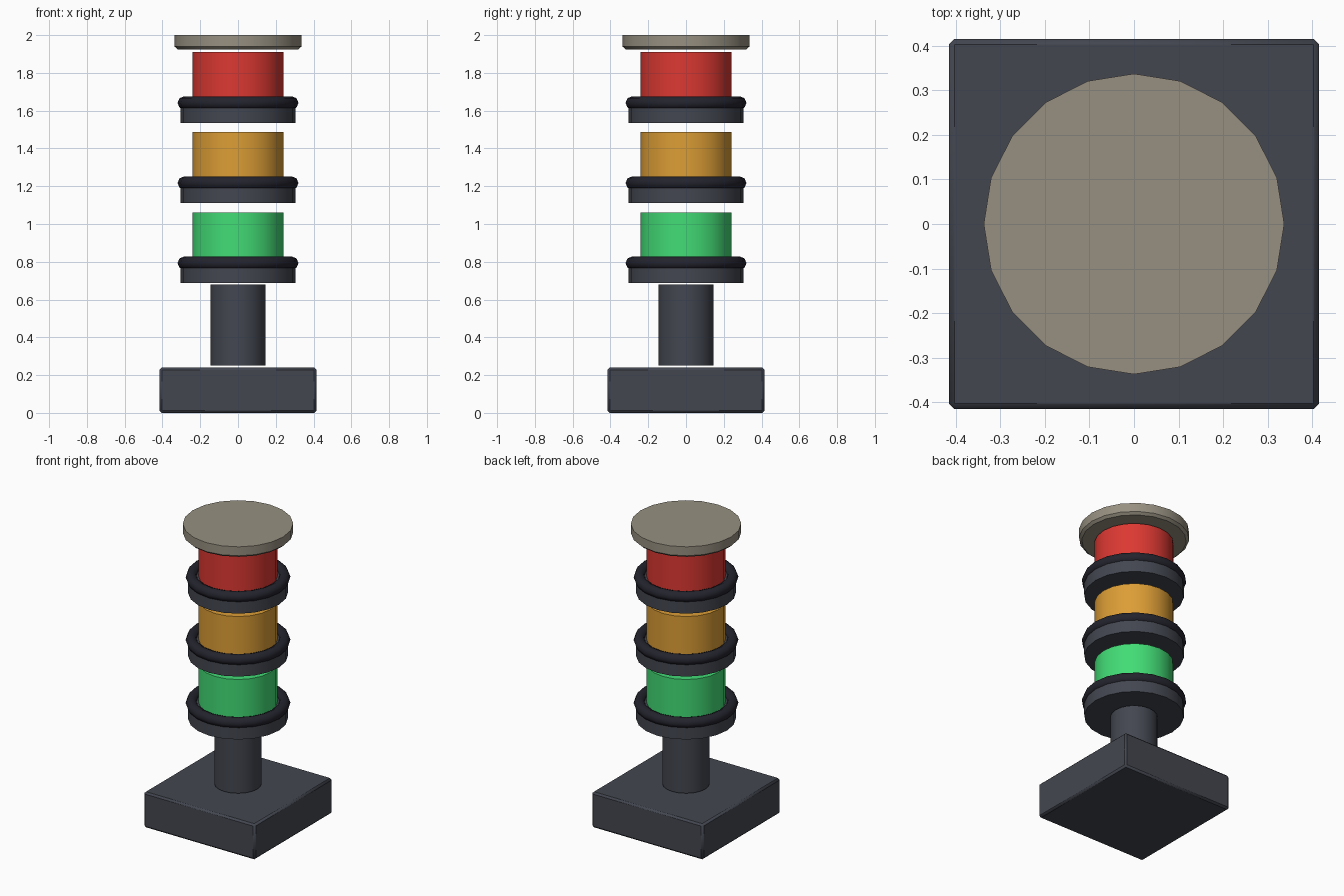
import bpy, math

if "Cube" in bpy.data.objects:
    bpy.data.objects.remove(bpy.data.objects["Cube"])


def material(name, rgb):
    m = bpy.data.materials.new(name)
    m.diffuse_color = (*rgb, 1.0)
    m.use_nodes = True
    m.node_tree.nodes["Principled BSDF"].inputs["Base Color"].default_value = m.diffuse_color
    return m


GREY = material("slate_grey", (0.056, 0.062, 0.080))
BLACK = material("rubber_black", (0.017, 0.017, 0.027))
RED = material("lens_red", (0.72, 0.040, 0.032))
AMBER = material("lens_amber", (0.72, 0.34, 0.036))
GREEN = material("lens_green", (0.055, 0.72, 0.18))
CAP = material("warm_grey", (0.31, 0.28, 0.22))


def finish(name, mat, angle=35):
    ob = bpy.context.object
    ob.name = name
    ob.data.materials.append(mat)
    bpy.ops.object.shade_smooth_by_angle(angle=math.radians(angle))
    return ob


def cylinder(name, r_low, r_high, z0, z1, mat, sides=20):
    bpy.ops.mesh.primitive_cone_add(vertices=sides, radius1=r_low, radius2=r_high,
                                    depth=z1 - z0, location=(0, 0, (z0 + z1) / 2))
    return finish(name, mat)


def bevel(ob, width):
    b = ob.modifiers.new("edge_bevel", "BEVEL")
    b.width = width
    b.segments = 1
    b.limit_method = "ANGLE"


# Square foot
bpy.ops.mesh.primitive_cube_add(size=1, location=(0, 0, 0.12))
bpy.context.object.scale = (0.83, 0.83, 0.24)
bpy.ops.object.transform_apply(location=False, rotation=False, scale=True)
bevel(finish("base", GREY), 0.012)

# Post
cylinder("post", 0.145, 0.145, 0.25, 0.68, GREY)

# Three lamp tiers: collar disc, rubber ring and coloured lens
for i, (colour, mat) in enumerate((("green", GREEN), ("amber", AMBER), ("red", RED))):
    z = 0.687 + i * 0.424
    cylinder(colour + "_collar", 0.305, 0.305, z, z + 0.115, GREY)
    bpy.ops.mesh.primitive_torus_add(major_segments=20, minor_segments=8,
                                     major_radius=0.285, minor_radius=0.035,
                                     location=(0, 0, z + 0.106))
    finish(colour + "_ring", BLACK, 60)
    cylinder(colour + "_lens", 0.242, 0.242, z + 0.115, z + 0.375, mat)

# Top cap, slightly narrower at its lower edge
cylinder("cap_rim", 0.32, 0.337, 1.925, 1.94, CAP)
cylinder("cap", 0.337, 0.337, 1.94, 2.0, CAP)
